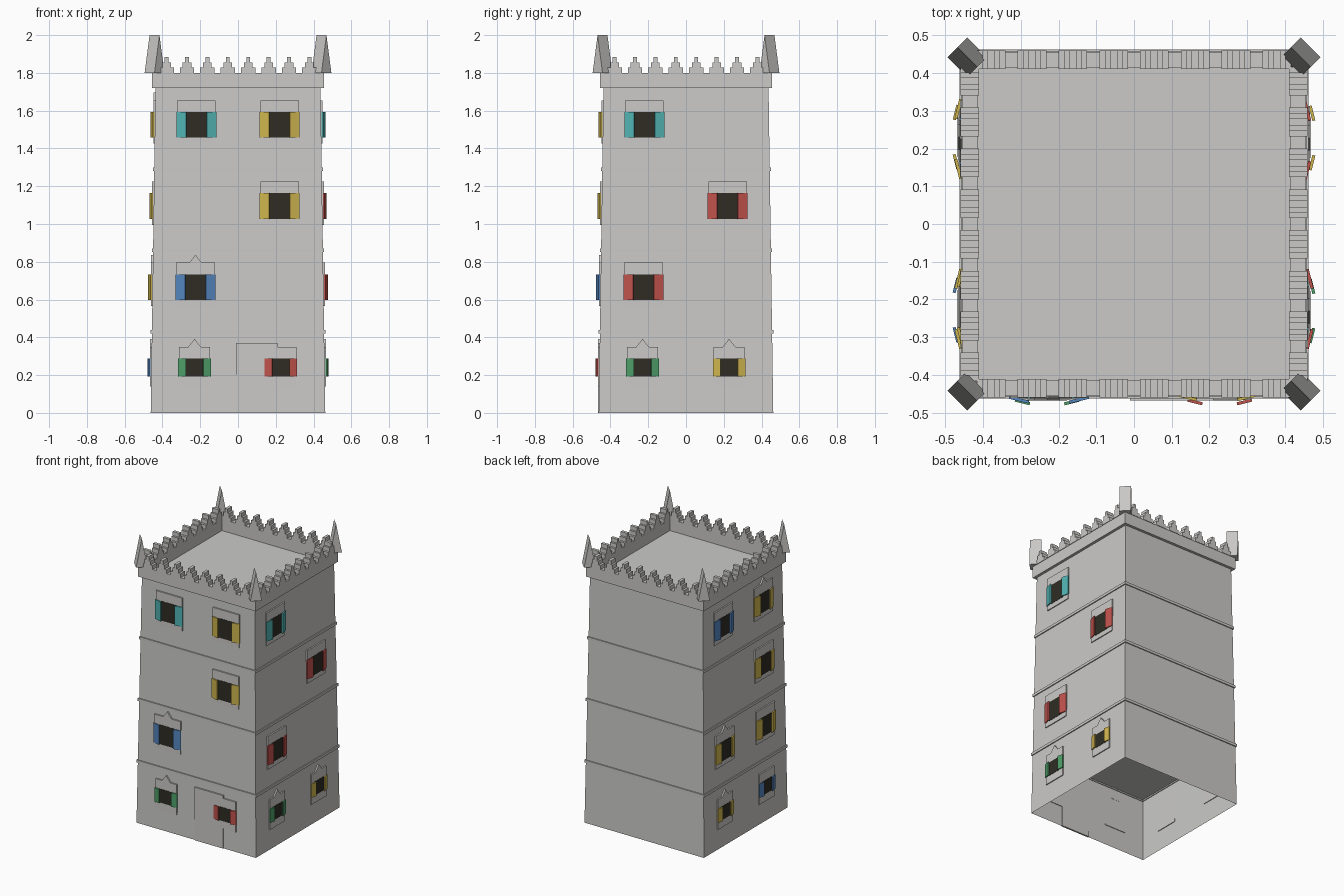
import bpy
import bmesh
from math import radians
from mathutils import Matrix, Vector

cube = bpy.data.objects.get("Cube")
if cube:
    bpy.data.objects.remove(cube, do_unlink=True)


def material(name, rgb):
    lin = [((c / 255 + 0.055) / 1.055) ** 2.4 for c in rgb] + [1]
    m = bpy.data.materials.new(name)
    m.use_nodes = True
    m.diffuse_color = lin
    m.node_tree.nodes["Principled BSDF"].inputs["Base Color"].default_value = lin
    return m


STONE = material("stone grey", (203, 202, 200))
DARK = material("dark window", (46, 44, 36))
TEAL = material("teal", (82, 178, 178))
YELLOW = material("yellow", (205, 180, 78))
RED = material("red", (192, 82, 76))
BLUE = material("blue", (84, 132, 188))
GREEN = material("green", (78, 158, 104))

STOREY = 0.43
TOP = 4 * STOREY


def finish(name, bm, mat, matrix=Matrix()):
    bmesh.ops.recalc_face_normals(bm, faces=bm.faces)
    mesh = bpy.data.meshes.new(name)
    bm.to_mesh(mesh)
    bm.free()
    mesh.materials.append(mat)
    obj = bpy.data.objects.new(name, mesh)
    obj.matrix_world = matrix
    bpy.context.collection.objects.link(obj)
    return obj


def add_box(bm, x, y, z):
    """Box between the (low, high) pairs x, y and z."""
    lo, hi = Vector((x[0], y[0], z[0])), Vector((x[1], y[1], z[1]))
    m = Matrix.Translation((lo + hi) / 2) @ Matrix.Diagonal((*(hi - lo), 1))
    bmesh.ops.create_cube(bm, size=1, matrix=m)


def box(name, x, y, z, mat, matrix=Matrix()):
    bm = bmesh.new()
    add_box(bm, x, y, z)
    return finish(name, bm, mat, matrix)


def prism(name, points, y0, y1, mat, matrix=Matrix()):
    """Extrude an (x, z) outline from y0 to y1."""
    bm = bmesh.new()
    face = bm.faces.new([bm.verts.new((x, y0, z)) for x, z in points])
    ext = bmesh.ops.extrude_face_region(bm, geom=[face])["geom"]
    moved = [v for v in ext if isinstance(v, bmesh.types.BMVert)]
    bmesh.ops.translate(bm, verts=moved, vec=(0, y1 - y0, 0))
    return finish(name, bm, mat, matrix)


def wall_at(z):
    """Distance of the tapering wall from the centre at height z."""
    return 0.462 - 0.025 * z / TOP


def ring(bm, r, z):
    return [bm.verts.new((r * a, r * b, z)) for a, b in ((-1, -1), (1, -1), (1, 1), (-1, 1))]


# Tapered shell, open underneath, with a roof and a ceiling above the ground floor
bm = bmesh.new()
low = ring(bm, wall_at(0), 0)
high = ring(bm, wall_at(TOP), TOP)
for i in range(4):
    j = (i + 1) % 4
    bm.faces.new((low[i], low[j], high[j], high[i]))
bm.faces.new(high)
finish("tower_walls", bm, STONE)

bm = bmesh.new()
bm.faces.new(list(reversed(ring(bm, wall_at(STOREY) - 0.001, STOREY))))
finish("ground_floor_ceiling", bm, STONE)


def square_ring(name, outer, inner, z0, z1):
    bm = bmesh.new()
    for s in (-1, 1):
        a, b = sorted((s * outer, s * inner))
        add_box(bm, (-outer, outer), (a, b), (z0, z1))
        add_box(bm, (a, b), (-inner, inner), (z0, z1))
    finish(name, bm, STONE)


# String courses between storeys, and the parapet
for n in (1, 2, 3):
    z = n * STOREY
    square_ring(f"string_course_{n}", wall_at(z) + 0.007, wall_at(z) - 0.005, z - 0.009, z + 0.009)
square_ring("parapet", 0.456, 0.414, TOP, 1.8)

# Stepped merlons on each side
for side in range(4):
    bm = bmesh.new()
    for i in range(8):
        x = (i - 3.5) * 0.108
        for step, half in enumerate((0.038, 0.023, 0.01)):
            z = 1.8 + step * 0.028
            add_box(bm, (x - half, x + half), (-0.46, -0.41), (z, z + 0.028))
    finish(f"merlons_{side + 1}", bm, STONE, Matrix.Rotation(radians(90 * side), 4, 'Z'))

# Wedge-shaped corner pinnacles, all ridges along the same diagonal
h = 0.037
for n, (sx, sy) in enumerate(((-1, -1), (1, -1), (1, 1), (-1, 1))):
    place = Matrix.Translation((sx * 0.442, sy * 0.442, 1.8)) @ Matrix.Rotation(radians(45), 4, 'Z')
    prism(f"corner_pinnacle_{n + 1}", [(-h, 0), (h, 0), (0, 0.2)], -h, h, STONE, place)

# Door slab
box("door", (-0.01, 0.21), (-0.467, -0.455), (0, 0.37), STONE)


def window(name, angle, u, row, colour, pediment):
    """Framed window with two slanted shutters; u runs along the wall."""
    ground = row == 0
    z = 0.24 if ground else 0.235 + row * STOREY
    half_h = 0.048 if ground else 0.068
    half_w = 0.086 if ground else 0.106
    pane = 0.045 if ground else 0.053
    top = 0.11 if ground else 0.13
    w = wall_at(z)
    spin = Matrix.Rotation(radians(angle), 4, 'Z')
    base = spin @ Matrix.Translation((u, -w, z))
    box(name + "_frame", (-half_w + 0.004, half_w - 0.004), (-0.008, 0.003), (-0.1, top), STONE, base)
    box(name + "_pane", (-pane - 0.008, pane + 0.008), (-0.0095, -0.004), (-half_h, half_h), DARK, base)
    sw = (half_w - pane) / 2
    for side, s in (("right", -1), ("left", 1)):
        place = base @ Matrix.Translation((s * (pane + sw), -0.013, 0)) @ Matrix.Rotation(radians(s * 14), 4, 'Z')
        box(f"{name}_{side}_shutter", (-sw, sw), (-0.004, 0.004), (-half_h, half_h), colour, place)
    if pediment:
        prism(name + "_pediment", [(-0.033, top), (0.033, top), (0, top + 0.042)], -0.008, 0.004, STONE, base)


# Windows: wall, turn, then (offset, row, colour, pediment)
layout = {
    "front": (0, [(-0.22, 3, TEAL, False), (0.22, 3, YELLOW, False), (0.22, 2, YELLOW, False),
                  (-0.225, 1, BLUE, True), (-0.23, 0, GREEN, True), (0.227, 0, RED, False)]),
    "left": (90, [(-0.22, 3, TEAL, False), (0.22, 2, RED, False), (-0.225, 1, RED, False),
                  (-0.23, 0, GREEN, True), (0.228, 0, YELLOW, True)]),
    "right": (-90, [(-0.22, 3, BLUE, False), (0.22, 3, YELLOW, True), (0.22, 2, YELLOW, False),
                    (-0.225, 1, YELLOW, True), (0.225, 1, YELLOW, False),
                    (-0.23, 0, YELLOW, True), (0.228, 0, BLUE, False)]),
}
for wall, (angle, windows) in layout.items():
    for n, spec in enumerate(windows):
        window(f"{wall}_window_{n + 1}", angle, *spec)
